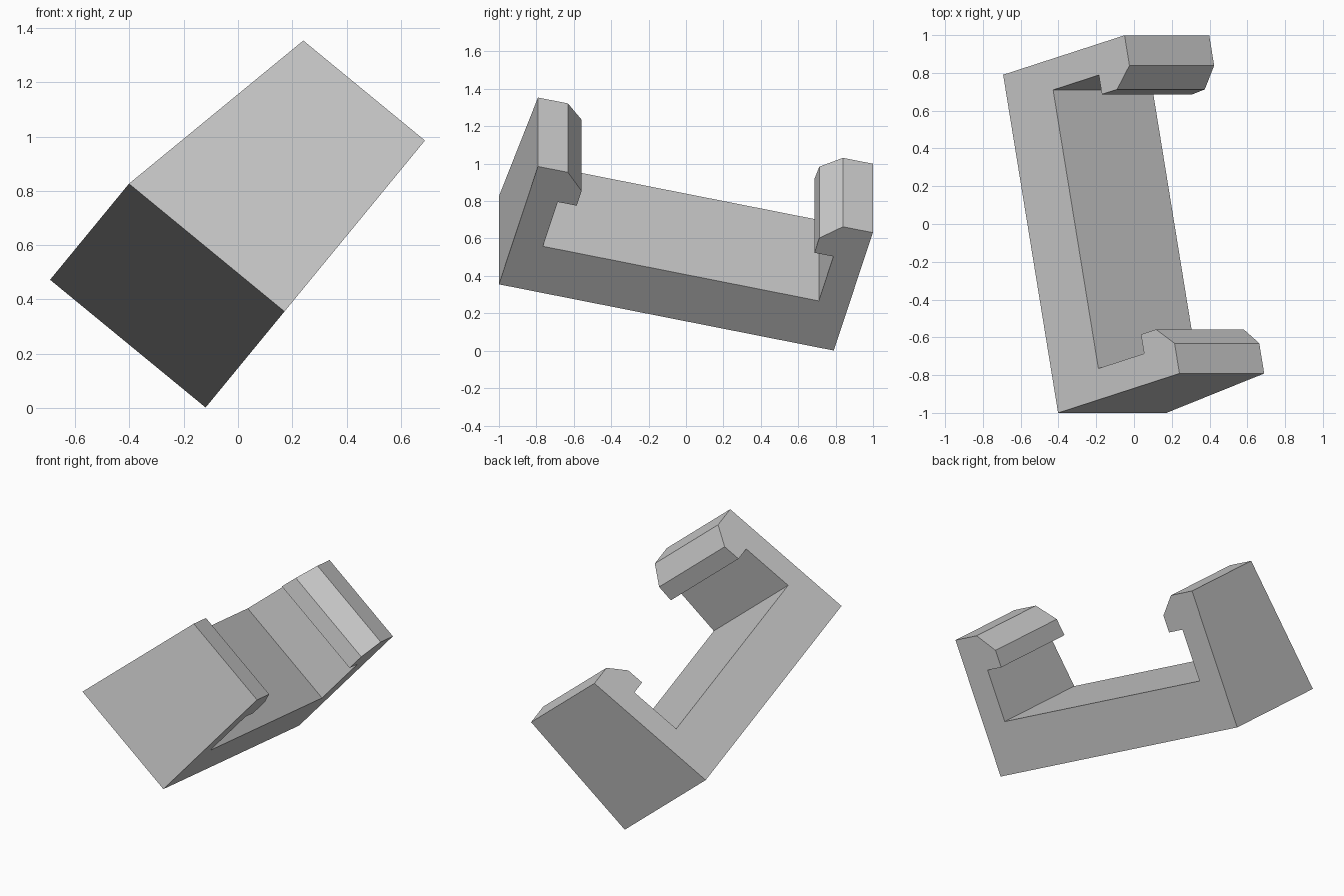
import bpy, bmesh
from mathutils import Matrix, Vector

cube = bpy.data.objects.get("Cube")
if cube:
    bpy.data.objects.remove(cube, do_unlink=True)

# Single matte grey
grey = bpy.data.materials.new("plain grey")
grey.use_nodes = True
colour = (0.6, 0.6, 0.6, 1.0)
grey.diffuse_color = colour
grey.node_tree.nodes["Principled BSDF"].inputs["Base Color"].default_value = colour

# Half of the hooked clip outline: distance in from the end, height above the base
HALF_LENGTH = 0.924
half = [(0, 0), (0, 0.842), (0.165, 0.842), (0.268, 0.735),
        (0.268, 0.63), (0.163, 0.63), (0.163, 0.313)]
outline = [(d - HALF_LENGTH, h) for d, h in half]
outline += [(-s, h) for s, h in reversed(outline)]


def width(h):
    """The clip narrows towards the hook tips on one side only."""
    return 0.742 - 0.192 * h


# Clip body: straight side, slanted side and the walls between
bm = bmesh.new()
near = [bm.verts.new((s, h, 0)) for s, h in outline]
far = [bm.verts.new((s, h, -width(h))) for s, h in outline]
bm.faces.new(near)
bm.faces.new(list(reversed(far)))
for i in range(len(outline)):
    j = (i + 1) % len(outline)
    bm.faces.new((near[i], far[i], far[j], near[j]))
bmesh.ops.recalc_face_normals(bm, faces=bm.faces)
mesh = bpy.data.meshes.new("hooked_clip")
bm.to_mesh(mesh)
bm.free()
mesh.materials.append(grey)

clip = bpy.data.objects.new("hooked_clip", mesh)
bpy.context.collection.objects.link(clip)

# Tilted pose: length axis, height axis, and the side they face
up = Vector((0.635, 0, 0.773)).normalized()
back = Vector((0, 1, 0))
length_axis = (back * 0.969 - up * 0.248).normalized()
height_axis = (back * 0.248 + up * 0.969).normalized()
side_axis = length_axis.cross(height_axis)
pose = Matrix((length_axis, height_axis, side_axis)).transposed().to_4x4()
pose.translation = (0.026, -0.105, 0.178)
clip.matrix_world = pose
